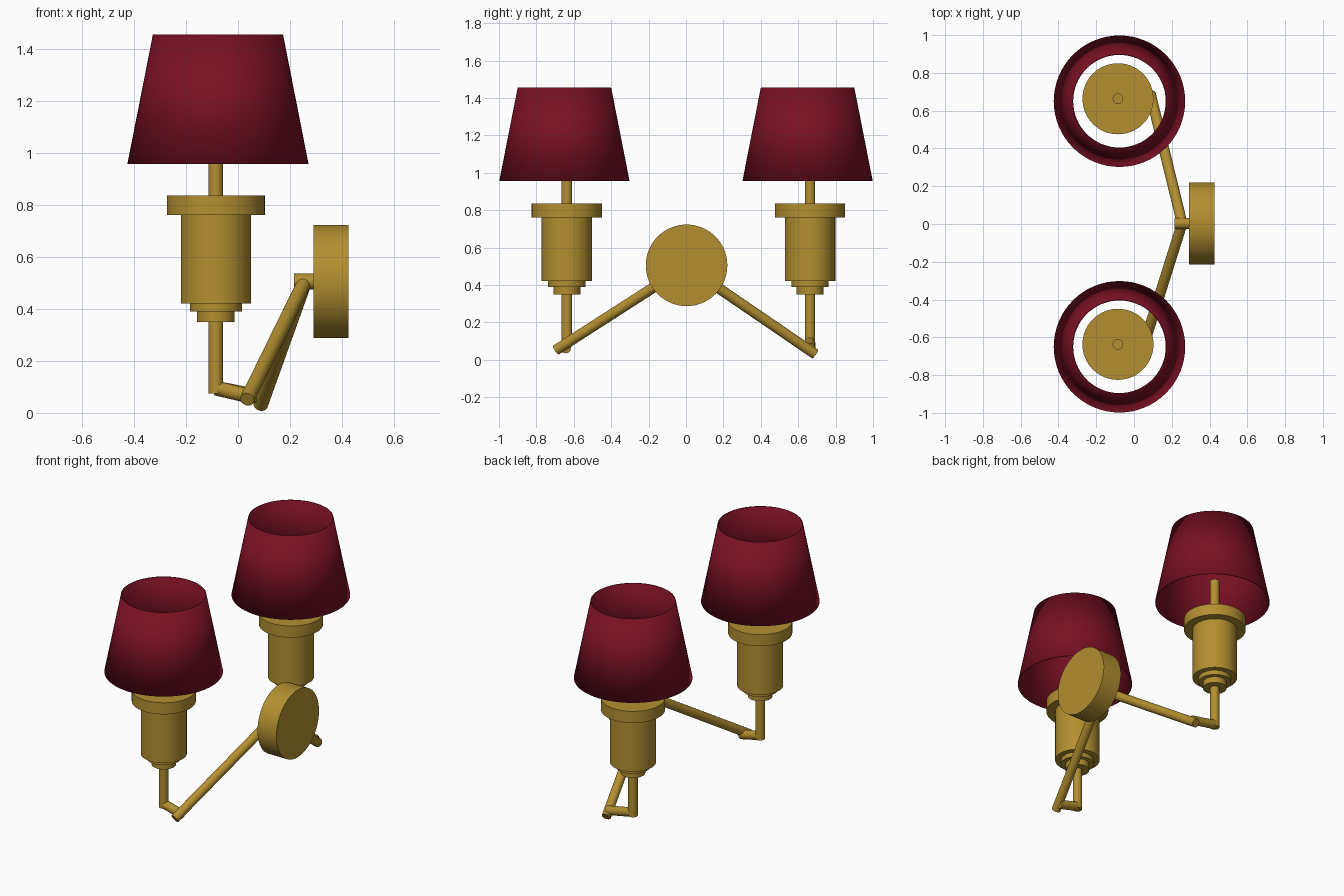
import bpy, bmesh, math
from mathutils import Vector

cube = bpy.data.objects.get("Cube")
if cube:
    bpy.data.objects.remove(cube)


def make_material(name, color):
    mat = bpy.data.materials.new(name)
    mat.use_nodes = True
    mat.diffuse_color = color
    mat.node_tree.nodes["Principled BSDF"].inputs["Base Color"].default_value = color
    return mat


brass = make_material("aged brass", (0.45, 0.275, 0.03, 1))
crimson = make_material("crimson fabric", (0.185, 0.005, 0.017, 1))


def finish(obj, mat):
    obj.data.materials.append(mat)
    bpy.ops.object.select_all(action="DESELECT")
    obj.select_set(True)
    bpy.context.view_layer.objects.active = obj
    bpy.ops.object.shade_smooth_by_angle(angle=math.radians(35))
    return obj


def lathe(name, profile, location, mat, capped=True, sides=64):
    """Spin (radius, z) rings around a vertical axis."""
    bm = bmesh.new()
    rings = []
    for r, z in profile:
        rings.append([bm.verts.new((r * math.cos(a), r * math.sin(a), z))
                      for a in (math.tau * i / sides for i in range(sides))])
    for low, high in zip(rings, rings[1:]):
        for i in range(sides):
            j = (i + 1) % sides
            bm.faces.new((low[i], low[j], high[j], high[i]))
    if capped:
        bm.faces.new(rings[0][::-1])
        bm.faces.new(rings[-1])
    mesh = bpy.data.meshes.new(name)
    bm.to_mesh(mesh)
    bm.free()
    obj = bpy.data.objects.new(name, mesh)
    obj.location = location
    bpy.context.collection.objects.link(obj)
    return finish(obj, mat)


def rod(name, start, end, radius, mat=brass, sides=32):
    """Straight capped cylinder between two points."""
    start, end = Vector(start), Vector(end)
    axis = end - start
    bpy.ops.mesh.primitive_cylinder_add(vertices=sides, radius=radius,
                                        depth=axis.length, location=(start + end) / 2)
    obj = bpy.context.object
    obj.name = name
    obj.rotation_euler = axis.to_track_quat("Z", "Y").to_euler()
    return finish(obj, mat)


# Wall plate and the stub that carries both arms
rod("wall_plate", (0.29, 0.003, 0.505), (0.425, 0.003, 0.505), 0.218, sides=64)
rod("plate_stub", (0.215, 0.003, 0.505), (0.30, 0.003, 0.505), 0.03)

# Stepped lamp holder: two small collars, body, wide cup
holder_profile = [(0.072, 0.35), (0.072, 0.39), (0.10, 0.39), (0.10, 0.42),
                  (0.135, 0.42), (0.135, 0.76), (0.188, 0.76), (0.188, 0.835)]
shade_profile = [(0.348, 0.957), (0.25, 1.455)]
stem_x = -0.085

# Each side: stem y, shade y, arm end, link end
lamps = {
    "front": (-0.637, -0.65, (0.035, -0.695, 0.052), (0.055, -0.643, 0.062)),
    "back": (0.663, 0.65, (0.087, 0.69, 0.031), (0.095, 0.664, 0.06)),
}
for side, (y, shade_y, arm_end, link_end) in lamps.items():
    rod(side + "_arm", (0.255, 0.003, 0.50), arm_end, 0.028)
    rod(side + "_link", (stem_x, y, 0.095), link_end, 0.028)
    rod(side + "_stem", (stem_x, y, 0.075), (stem_x, y, 1.1), 0.028)
    lathe(side + "_holder", holder_profile, (stem_x, y, 0), brass)
    shade = lathe(side + "_shade", shade_profile, (-0.077, shade_y, 0), crimson, capped=False)
    wall = shade.modifiers.new("wall", "SOLIDIFY")
    wall.thickness = 0.005
    wall.offset = -1
